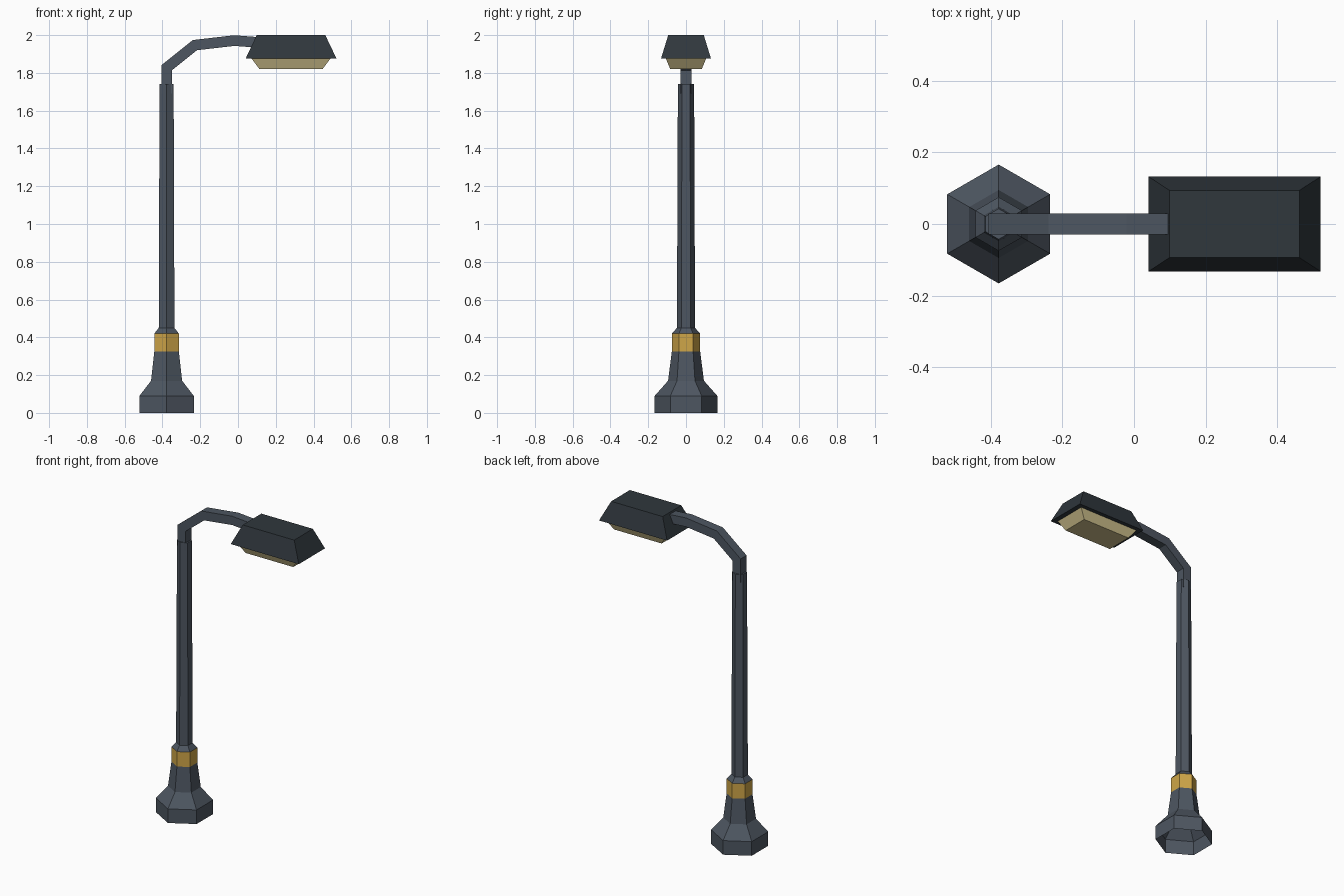
import bpy
import bmesh
from math import sin, cos, radians
from mathutils import Vector

cube = bpy.data.objects.get("Cube")
if cube:
    bpy.data.objects.remove(cube)

POLE_X = -0.378


def material(name, rgb):
    mat = bpy.data.materials.new(name)
    mat.use_nodes = True
    mat.diffuse_color = (*rgb, 1)
    mat.node_tree.nodes["Principled BSDF"].inputs["Base Color"].default_value = (*rgb, 1)
    return mat


steel = material("slate grey steel", (0.075, 0.093, 0.119))
housing = material("dark housing", (0.029, 0.038, 0.046))
gold = material("gold band", (0.62, 0.38, 0.065))
glass = material("warm lens", (0.61, 0.52, 0.26))


def loft(name, rings, mat, cap_start=True, cap_end=True):
    """Skin a list of equally sized point rings with flat faces."""
    bm = bmesh.new()
    loops = [[bm.verts.new(p) for p in ring] for ring in rings]
    for low, high in zip(loops, loops[1:]):
        for i in range(len(low)):
            j = (i + 1) % len(low)
            bm.faces.new((low[i], low[j], high[j], high[i]))
    if cap_start:
        bm.faces.new(loops[0][::-1])
    if cap_end:
        bm.faces.new(loops[-1])
    bmesh.ops.recalc_face_normals(bm, faces=bm.faces)
    mesh = bpy.data.meshes.new(name)
    bm.to_mesh(mesh)
    bm.free()
    mesh.materials.append(mat)
    obj = bpy.data.objects.new(name, mesh)
    bpy.context.collection.objects.link(obj)
    return obj


def hexagon(radius, z):
    angles = [radians(30 + 60 * i) for i in range(6)]
    return [(POLE_X + radius * cos(a), radius * sin(a), z) for a in angles]


def rectangle(x0, x1, half_y, z):
    return [(x0, -half_y, z), (x1, -half_y, z), (x1, half_y, z), (x0, half_y, z)]


# Hexagonal post: hollow foot, band, then collar and shaft
loft("base", [hexagon(r, z) for r, z in
              ((0.166, 0), (0.166, 0.09), (0.095, 0.17), (0.075, 0.325))],
     steel, cap_start=False, cap_end=False)
loft("band", [hexagon(0.075, 0.325), hexagon(0.075, 0.42)], gold, False, False)
loft("shaft", [hexagon(r, z) for r, z in
               ((0.075, 0.42), (0.048, 0.45), (0.043, 1.74))],
     steel, cap_start=False)

# Curved arm: a square section mitred along a path
path = [Vector((x, 0, z)) for x, z in
        ((POLE_X, 1.69), (POLE_X, 1.827), (-0.228, 1.947), (-0.02, 1.971), (0.098, 1.962))]
half, side = 0.028, Vector((0, 0.03, 0))
sections = []
for i, p in enumerate(path):
    before = (p - path[i - 1]).normalized() if i else (path[1] - p).normalized()
    after = (path[i + 1] - p).normalized() if i < len(path) - 1 else before
    tangent = (before + after).normalized()
    out = Vector((-tangent.z, 0, tangent.x)) * half / tangent.dot(before)
    sections.append([p + out + side, p + out - side, p - out - side, p - out + side])
loft("arm", sections, steel)

# Lamp head and the lens below it
loft("lamp_housing", [rectangle(0.041, 0.521, 0.132, 1.877),
                      rectangle(0.099, 0.462, 0.094, 2.0)], housing)
loft("lens", [rectangle(0.113, 0.448, 0.084, 1.821),
              rectangle(0.07, 0.491, 0.107, 1.878)], glass)
